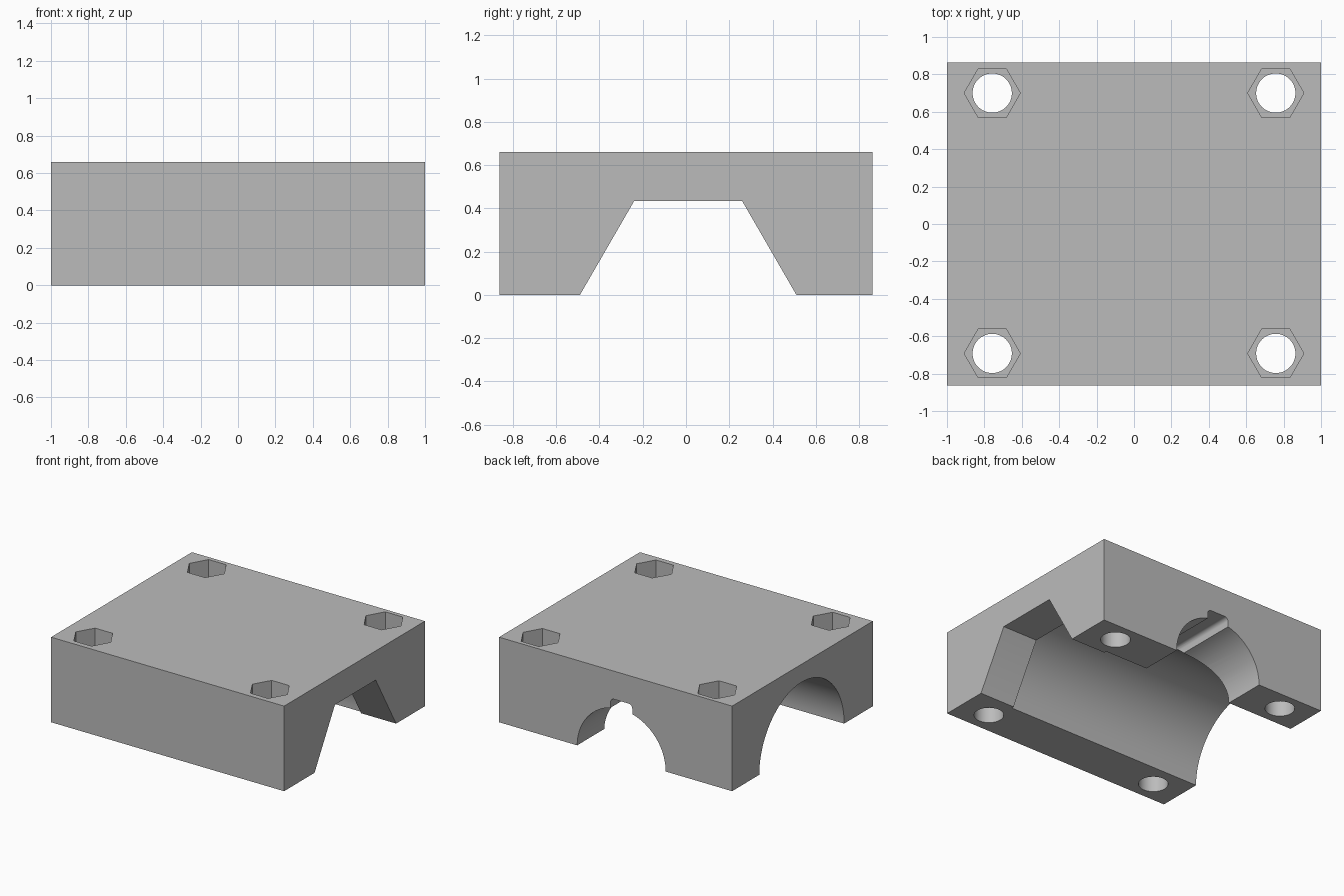
import bpy
from math import cos, sin, pi
from mathutils import Matrix, Vector

cube = bpy.data.objects.get("Cube")
if cube:
    bpy.data.objects.remove(cube, do_unlink=True)

# Single plain finish
grey = bpy.data.materials.new("plain grey")
colour = (0.5, 0.5, 0.5, 1)
grey.diffuse_color = colour
grey.use_nodes = True
grey.node_tree.nodes["Principled BSDF"].inputs["Base Color"].default_value = colour

HEIGHT = 0.66
CHANNEL_Y = 0.01


def prism(name, profile, origin, axis, length):
    """Extrude a 2D profile along x, y or z, starting at origin."""
    u, v, w = {"x": ((0, 1, 0), (0, 0, 1), (1, 0, 0)),
               "y": ((1, 0, 0), (0, 0, 1), (0, 1, 0)),
               "z": ((1, 0, 0), (0, 1, 0), (0, 0, 1))}[axis]
    u, v, w, o = Vector(u), Vector(v), Vector(w), Vector(origin)
    n = len(profile)
    verts = [o + u * a + v * b + w * t for t in (0, length) for a, b in profile]
    faces = [list(range(n))[::-1], list(range(n, 2 * n))]
    faces += [[i, (i + 1) % n, n + (i + 1) % n, n + i] for i in range(n)]
    mesh = bpy.data.meshes.new(name)
    mesh.from_pydata(verts, [], faces)
    if axis == "y":
        mesh.flip_normals()
    mesh.materials.append(grey)
    obj = bpy.data.objects.new(name, mesh)
    bpy.context.collection.objects.link(obj)
    return obj


def ring(radius, sides):
    return [(radius * cos(2 * pi * i / sides), radius * sin(2 * pi * i / sides))
            for i in range(sides)]


def rounded_rect(half, bottom, top, r, steps=6):
    """Rectangle whose two upper corners are rounded."""
    arc = [pi / 2 * i / steps for i in range(steps + 1)]
    right = [(half - r + r * cos(a), top - r + r * sin(a)) for a in arc]
    left = [(-x, z) for x, z in reversed(right)]
    return [(half, bottom)] + right + left + [(-half, bottom)]


# Clamp block
half_y = 0.863
block = prism("clamp_block", [(-1, -half_y), (1, -half_y), (1, half_y), (-1, half_y)],
              (0, 0, 0), "z", HEIGHT)

# Round channel, hexagonal socket at one end, keyed slot at the back
cutters = [
    prism("round_channel", ring(0.52, 96), (-1.2, CHANNEL_Y, 0), "x", 1.9),
    prism("hex_socket", ring(0.5, 6), (0.6, CHANNEL_Y, 0), "x", 0.6),
    prism("back_slot", ring(0.38, 80), (-0.05, CHANNEL_Y, 0), "y", 1),
    prism("slot_key", rounded_rect(0.093, 0.1, 0.442, 0.03),
          (-0.05, CHANNEL_Y, 0), "y", 1),
]

# Corner bolt holes with hexagonal nut recesses
for x in (-0.758, 0.758):
    for y in (-0.692, 0.7):
        cutters.append(prism("bolt_hole", ring(0.105, 48), (x, y, -0.1), "z", 1))
        cutters.append(prism("nut_recess", ring(0.15, 6), (x, y, HEIGHT - 0.2), "z", 0.4))

# Carve the block and discard the cutters
bpy.context.view_layer.objects.active = block
for cutter in cutters:
    cut = block.modifiers.new(cutter.name, "BOOLEAN")
    cut.operation = "DIFFERENCE"
    cut.solver = "EXACT"
    cut.object = cutter
    bpy.ops.object.modifier_apply(modifier=cut.name)
    bpy.data.objects.remove(cutter, do_unlink=True)

# Smooth the bores, keep the edges sharp
bpy.ops.object.select_all(action="DESELECT")
block.select_set(True)
bpy.ops.object.shade_smooth_by_angle(angle=pi / 6)
